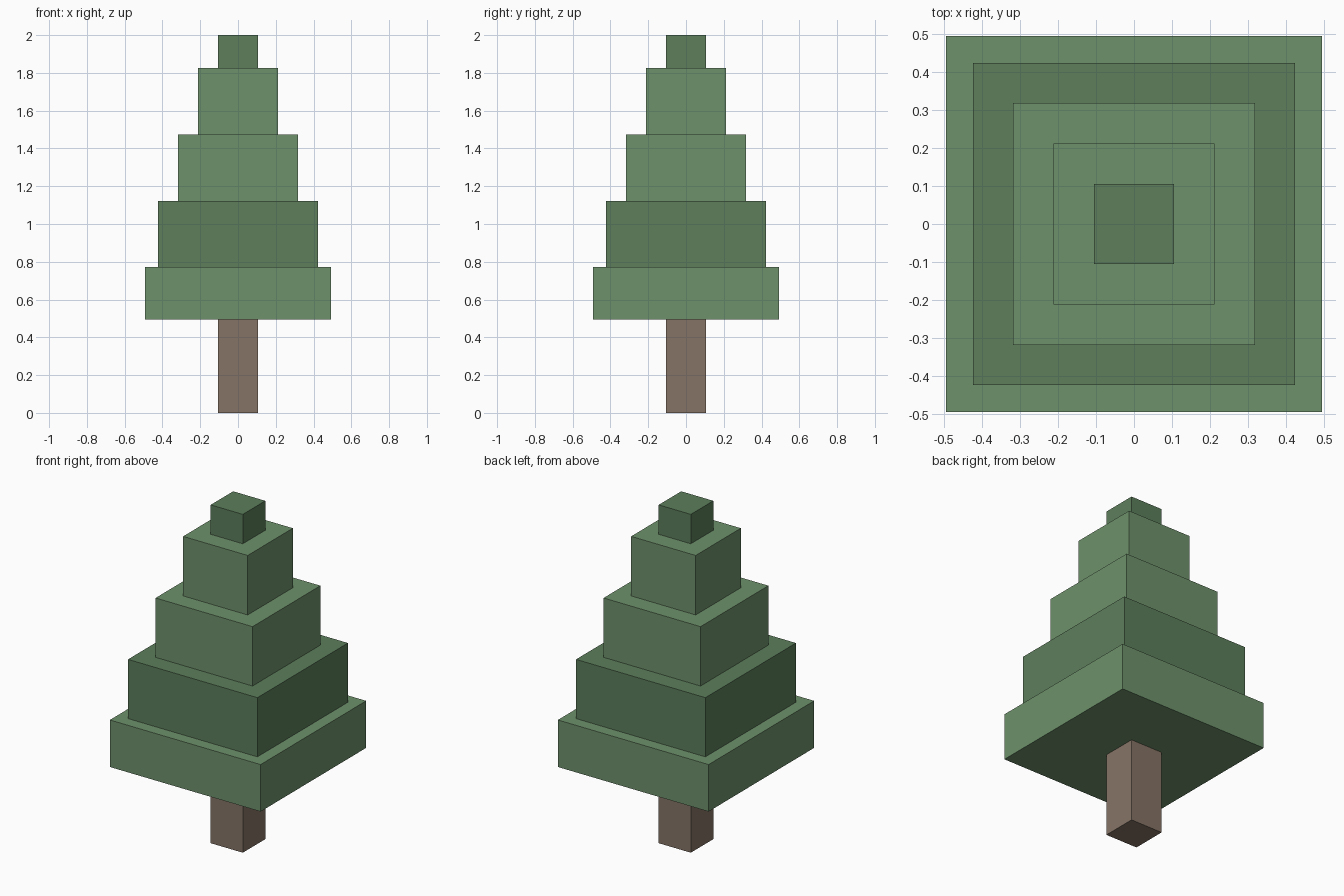
import bpy

if "Cube" in bpy.data.objects:
    bpy.data.objects.remove(bpy.data.objects["Cube"])


def material(name, color):
    mat = bpy.data.materials.new(name)
    mat.diffuse_color = (*color, 1.0)
    mat.use_nodes = True
    mat.node_tree.nodes["Principled BSDF"].inputs["Base Color"].default_value = mat.diffuse_color
    return mat


def block(name, half, z0, z1, mat):
    # Square block spanning z0..z1, centred on the z axis
    bpy.ops.mesh.primitive_cube_add(size=1, location=(0, 0, (z0 + z1) / 2))
    obj = bpy.context.object
    obj.name = name
    obj.scale = (2 * half, 2 * half, z1 - z0)
    bpy.ops.object.transform_apply(location=False, rotation=False, scale=True)
    obj.data.materials.append(mat)
    return obj


bark = material("bark", (0.24, 0.175, 0.133))
light = material("light_foliage", (0.155, 0.285, 0.147))
dark = material("dark_foliage", (0.109, 0.209, 0.105))

# Trunk
block("trunk", 0.105, 0.0, 0.495, bark)

# Stacked foliage tiers: half width, top height, colour
z = 0.495
tiers = [(0.493, 0.773, light), (0.423, 1.123, dark), (0.317, 1.474, light),
         (0.211, 1.826, light), (0.105, 2.0, dark)]
for i, (half, top, mat) in enumerate(tiers, 1):
    block(f"foliage_tier_{i}", half, z, top, mat)
    z = top
